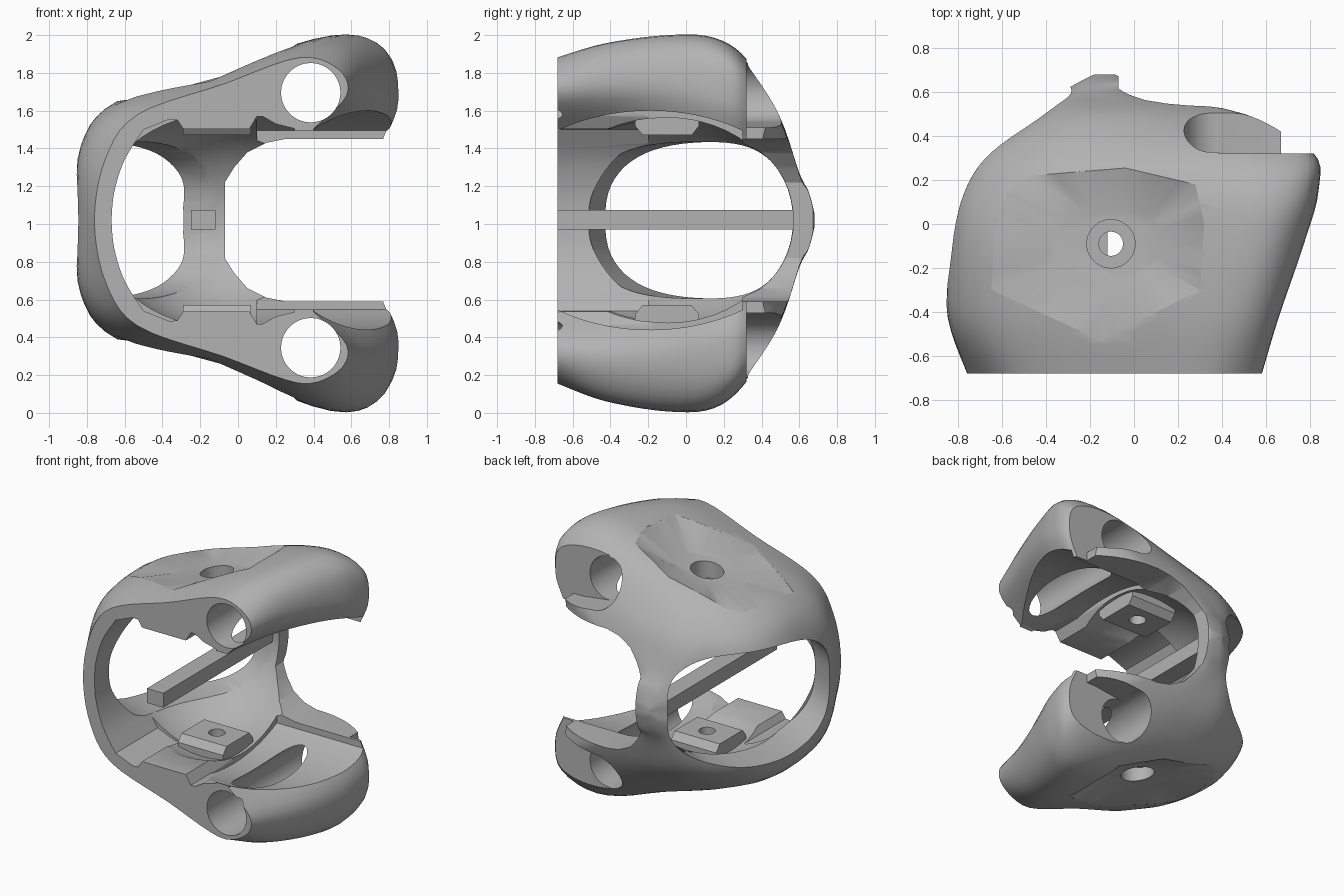
import bpy, bmesh, math
from mathutils import Vector

if "Cube" in bpy.data.objects:
    bpy.data.objects.remove(bpy.data.objects["Cube"], do_unlink=True)

MID = 1.02  # height of the mirror plane
grey = bpy.data.materials.new("light grey")
grey.use_nodes = True
grey.diffuse_color = (0.45, 0.45, 0.45, 1)
grey.node_tree.nodes["Principled BSDF"].inputs["Base Color"].default_value = (0.45, 0.45, 0.45, 1)


def make(name, verts, faces):
    mesh = bpy.data.meshes.new(name)
    bm = bmesh.new()
    vs = [bm.verts.new(v) for v in verts]
    for f in faces:
        bm.faces.new([vs[i] for i in f])
    bmesh.ops.recalc_face_normals(bm, faces=bm.faces)
    bm.to_mesh(mesh)
    bm.free()
    mesh.materials.append(grey)
    ob = bpy.data.objects.new(name, mesh)
    bpy.context.scene.collection.objects.link(ob)
    return ob


def loft(name, rings):
    """Closed skin through equal rings, capped at both ends."""
    n = len(rings[0])
    faces = [(r * n + i, r * n + (i + 1) % n, (r + 1) * n + (i + 1) % n, (r + 1) * n + i)
             for r in range(len(rings) - 1) for i in range(n)]
    last = (len(rings) - 1) * n
    faces += [tuple(range(n)), tuple(range(last, last + n))]
    return make(name, [v for ring in rings for v in ring], faces)


def prism(name, pts, lo, hi, place):
    return loft(name, [[place(u, v, w) for u, v in pts] for w in (lo, hi)])


def along_x(u, v, w):
    return (w, u, MID + v)


def along_y(u, v, w):
    return (u, w, MID + v)


def along_z(u, v, w):
    return (u, v, MID + w)


def oval(cx, cy, rx, ry, n=48, power=2.0):
    def bend(t):
        return math.copysign(abs(t) ** (2 / power), t)
    return [(cx + rx * bend(math.cos(a)), cy + ry * bend(math.sin(a)))
            for a in (2 * math.pi * (i + 0.5) / n for i in range(n))]


def both(half):
    """Close a half outline by mirroring it below the middle."""
    return half + [(u, -v) for u, v in reversed(half)]


def cut(target, cutter, keep=False):
    mod = target.modifiers.new("cut", "BOOLEAN")
    mod.operation, mod.solver, mod.object = "DIFFERENCE", "EXACT", cutter
    bpy.context.view_layer.update()
    dg = bpy.context.evaluated_depsgraph_get()
    mesh = bpy.data.meshes.new_from_object(target.evaluated_get(dg))
    target.modifiers.clear()
    target.data = mesh
    if not keep:
        bpy.data.objects.remove(cutter, do_unlink=True)


def spline(pts, steps, before=None):
    """Smooth curve through the points."""
    p = [before or pts[0]] + pts + [pts[-1]]
    out = []
    for a, b, c, d in zip(p, p[1:], p[2:], p[3:]):
        for s in range(steps):
            t = s / steps
            out.append(0.5 * (2 * b + (c - a) * t + (2 * a - 5 * b + 4 * c - d) * t * t
                              + (3 * b - a - 3 * c + d) * t ** 3))
    return out + [pts[-1]]


# Upper half sections of the body: side wall, shoulder, crest, arm top, arm tip, arm underside
sections = {
    -.68: [(-.76, 0), (-.7, .33), (-.53, .56), (-.08, .72), (.32, .86), (.53, .8), (.575, .66), (.4, .485)],
    -.43: [(-.845, 0), (-.82, .38), (-.61, .61), (-.1, .77), (.38, .93), (.6, .88), (.65, .68), (.47, .48)],
    -.1: [(-.845, 0), (-.825, .4), (-.64, .63), (-.1, .8), (.48, .975), (.71, .91), (.77, .69), (.68, .49)],
    .15: [(-.8, 0), (-.78, .39), (-.58, .62), (-.1, .79), (.5, .96), (.78, .9), (.84, .65), (.78, .47)],
    .33: [(-.69, 0), (-.66, .38), (-.45, .58), (-.05, .72), (.45, .84), (.76, .79), (.81, .6), (.75, .43)],
    .5: [(-.42, 0), (-.42, .3), (-.3, .45), (0, .52), (.22, .54), (.42, .53), (.5, .5), (.5, .42)],
    .6: [(-.32, 0), (-.32, .1), (-.27, .19), (-.2, .23), (-.1, .25), (-.02, .23), (0, .19), (0, .1)],
}
tail = sections[.6]
for y, wide, tall in ((.65, .65, .6), (.68, .3, .15)):
    sections[y] = [(-.13 + (x + .15) * wide, d * tall) for x, d in tail]

stations = []
for y, pts in sections.items():
    p = [Vector((x, y, d)) for x, d in pts]
    upper = spline(p, 5, Vector((p[1].x, y, -p[1].z)))
    lower = [Vector((v.x, y, -v.z - 0.25 * max(0, v.z - .85))) for v in reversed(upper[1:])]
    stations.append([v + Vector((0, 0, MID)) for v in upper + lower])
columns = [spline(list(col), 5) for col in zip(*stations)]
body = loft("shell_body", list(zip(*columns)))

# Faceted recesses on the top and bottom
corners = [(-.65, -.3), (-.63, 0), (-.58, .14), (-.47, .22), (-.04, .255), (.28, .18), (.32, 0), (.3, -.3),
           (-.15, -.53)]
outline = [Vector(a).lerp(Vector(b), i / 4) for a, b in zip(corners, corners[1:] + corners[:1])
           for i in range(4)]
recesses = []
for side in (1, -1):
    rim = [body.ray_cast(Vector((x, y, MID + 2 * side)), Vector((0, 0, -side)))[1] for x, y in outline]
    floor = [(x * .5 - .05, y * .45 - .05, MID + side * (.72 + .09 * x)) for x, y in outline]
    roof = [(v.x, v.y, MID + side * 1.3) for v in rim]
    recesses.append(loft("recess_cutter", [floor, rim, roof]))
for cutter in recesses:
    cut(body, cutter)

# Rounded inner cavity
bm = bmesh.new()
bmesh.ops.create_uvsphere(bm, u_segments=64, v_segments=32, radius=1)
for v in bm.verts:
    v.co = Vector((-.1 + .66 * v.co.x, -.1 + .67 * v.co.y, MID + .57 * v.co.z))
cavity_mesh = bpy.data.meshes.new("cavity_cutter")
bm.to_mesh(cavity_mesh)
bm.free()
cavity = bpy.data.objects.new("cavity_cutter", cavity_mesh)
bpy.context.scene.collection.objects.link(cavity)
cut(body, cavity)

# Front opening
front = [(.3, .485), (.2, .51), (.13, .55), (.1, .55), (.06, .483), (-.29, .483), (-.32, .53), (-.36, .535)]
rounded = spline([Vector(p) for p in ((-.5, .48), (-.6, .32), (-.655, .15), (-.67, 0))], 6)
front += [tuple(v) for v in rounded[:-1]]
cut(body, prism("front_cutter", both(front), -.9, -.2, along_y))

# Mouth between the arms, running right through to the back
mouth = [(1.2, .43), (.25, .43), (.15, .41), (.05, .36), (-.02, .28), (-.07, .2)]
cut(body, prism("mouth_cutter", both(mouth), -.9, .9, along_y))

# Arched hollow under the arms
arch = [(-.9 + i * .06, .58 * math.sqrt(1 - ((-.71 + i * .06) / .85) ** 2)) for i in range(21)]
cut(body, prism("hollow_cutter", both(arch), .1, 1.2, along_x))

# Large oval window in the side and back
normal = Vector((-.9, .44, 0)).normalized()
across = Vector((-normal.y, normal.x, 0))
centre = Vector((-.54, .085, MID))
cut(body, prism("window_cutter", oval(0, 0, .595, .415, 64, 2.7), -.15, .9,
                lambda u, v, w: centre + across * u + Vector((0, 0, v)) + normal * w))

# Arm bores, open pockets behind the arm tips, and trimmed flanges
for side in (1, -1):
    h = .675 * side
    cut(body, prism("bore_cutter", oval(.385, h, .157, .157), -.9, .9, along_y))
    pocket = [(.385, .518 * side), (.6, .49 * side), (1.2, .49 * side), (1.2, 1.2 * side), (.385, 1.2 * side)]
    cut(body, prism("pocket_cutter", pocket, .32, .9, along_y))
    trim = [(.67, 0), (1.2, 0), (1.2, .8 * side), (.67, .8 * side)]
    cut(body, prism("trim_cutter", trim, .32, .9, along_y))

# Chamfered mounting blocks inside, with a screw hole and counterbore
for side, label in ((1, "upper"), (-1, "lower")):
    profile = [(-.27, .6), (-.27, .5), (-.23, .45), (.03, .45), (.07, .5), (.07, .6)]
    block = prism(label + "_mounting_block", [(u, v * side) for u, v in profile], -.29, .07, along_x)
    ends = sorted((.3 * side, 1.2 * side))
    screw = prism("screw_cutter", oval(-.105, -.09, .055, .055, 32), *ends, along_z)
    cut(block, screw, keep=True)
    cut(body, screw)
    ends = sorted((.6 * side, 1.2 * side))
    cut(body, prism("counterbore_cutter", oval(-.105, -.09, .11, .11, 40), *ends, along_z))

# Straight bar from the front to the back post
prism("centre_bar", [(-.25, -.05), (-.12, -.05), (-.12, .055), (-.25, .055)], -.68, .6, along_y)

# Smooth shading on the shell
bpy.ops.object.select_all(action="DESELECT")
body.select_set(True)
bpy.context.view_layer.objects.active = body
bpy.ops.object.shade_smooth_by_angle(angle=math.radians(32))
